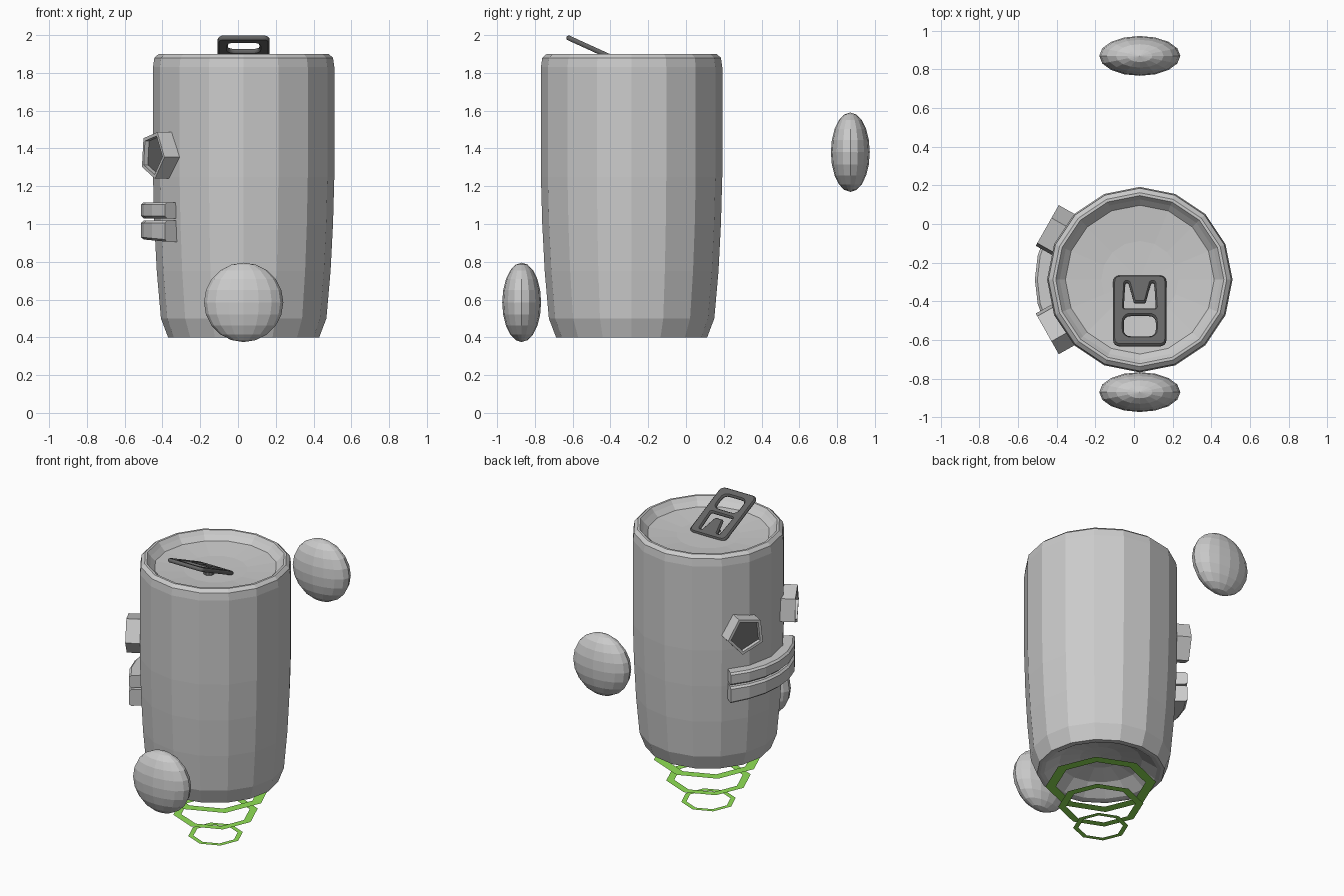
import bpy, bmesh
from math import sin, cos, pi, radians
from mathutils import Vector

if "Cube" in bpy.data.objects:
    bpy.data.objects.remove(bpy.data.objects["Cube"])

CX, CY = 0.03, -0.288          # can axis


def material(name, rgb):
    m = bpy.data.materials.new(name)
    m.diffuse_color = (*rgb, 1)
    m.use_nodes = True
    m.node_tree.nodes["Principled BSDF"].inputs["Base Color"].default_value = m.diffuse_color
    return m


DARK = material("dark_grey", (0.13, 0.13, 0.13))
GREEN = material("green", (0.28, 0.75, 0.09))


def make(name, bm, loc=(0, 0, 0), mats=()):
    bmesh.ops.recalc_face_normals(bm, faces=bm.faces)
    me = bpy.data.meshes.new(name)
    bm.to_mesh(me)
    bm.free()
    ob = bpy.data.objects.new(name, me)
    ob.location = loc
    for m in mats:
        me.materials.append(m)
    bpy.context.collection.objects.link(ob)
    return ob


def bridge(bm, loops, closed=True):
    """Join equal-length vertex rings with quads."""
    for a, b in zip(loops, loops[1:]):
        n = len(a)
        for i in range(n if closed else n - 1):
            j = (i + 1) % n
            bm.faces.new((a[i], a[j], b[j], b[i]))


# Can body: 16-sided lathe with domed base and recessed lid
profile = [(0.13, 0.50), (0.26, 0.47), (0.355, 0.405), (0.38, 0.40), (0.40, 0.40),
           (0.438, 0.50), (0.46, 0.75), (0.473, 1.0), (0.48, 1.25), (0.48, 1.83),
           (0.473, 1.88), (0.45, 1.90), (0.435, 1.90), (0.415, 1.875),
           (0.385, 1.845), (0.20, 1.828)]
bm = bmesh.new()
rings = [[bm.verts.new((r * cos(i * pi / 8), r * sin(i * pi / 8), z)) for i in range(16)]
         for r, z in profile]
bridge(bm, rings)
for ring, z in ((rings[0], 0.51), (rings[-1], 1.825)):
    tip = bm.verts.new((0, 0, z))
    for i in range(16):
        bm.faces.new((ring[i], ring[(i + 1) % 16], tip))
make("can_body", bm, (CX, CY, 0))

# Floating hands: flattened spheres
for name, y, z in (("front_hand", -0.87, 0.585), ("back_hand", 0.87, 1.38)):
    bm = bmesh.new()
    bmesh.ops.create_uvsphere(bm, u_segments=16, v_segments=10, radius=1)
    bmesh.ops.scale(bm, vec=(0.21, 0.103, 0.21), verts=bm.verts)
    make(name, bm, (CX, y, z))

# Hover rings: flat octagonal bands under the can
for i, (r, z) in enumerate(((0.173, 0.0), (0.268, 0.155), (0.347, 0.305))):
    bm = bmesh.new()
    bridge(bm, [[bm.verts.new((k * r * cos(j * pi / 4), k * r * sin(j * pi / 4), 0))
                 for j in range(8)] for k in (1, 0.81)])
    make(f"hover_ring_{i + 1}", bm, (CX, CY, z), [GREEN])

# Eyes: pentagonal prisms with a recessed dark face, mirrored on the -x side
for name, s in (("left_eye", 1), ("right_eye", -1)):
    t = radians(29.5)
    out = Vector((-cos(t), s * sin(t), 0))
    side = Vector((sin(t), s * cos(t), 0))
    bm = bmesh.new()
    loops = []
    for r, d in ((0.13, 0.43), (0.13, 0.555), (0.108, 0.555), (0.108, 0.53)):
        loops.append([bm.verts.new(out * d + side * r * cos(a) + Vector((0, 0, r * sin(a))))
                      for a in (radians(-6 + 72 * k) for k in range(5))])
    bridge(bm, loops)
    bm.faces.new(loops[0])
    bm.faces.new(loops[-1]).material_index = 1
    make(name, bm, (CX, CY, 1.367), [material("pale_grey", (0.8, 0.8, 0.8)), DARK])

# Lips: two curved bars wrapped around the can
for name, z0, z1, droop in (("upper_lip", 1.03, 1.115, 0.0), ("lower_lip", 0.918, 1.018, 0.012)):
    bm = bmesh.new()
    loops = []
    for k in range(7):
        f = k / 3 - 1
        a = pi + f * radians(40)
        d = droop * f * f
        loops.append([bm.verts.new((r * cos(a), r * sin(a), z)) for r, z in
                      ((0.45, z0 - d), (0.53, z0 - d), (0.543, z0 + 0.012 - d),
                       (0.543, z1 - 0.012), (0.53, z1), (0.45, z1))])
    bridge(bm, loops)
    bm.faces.new(loops[0])
    bm.faces.new(loops[-1])
    make(name, bm, (CX, CY, 0))


# Pull tab: filled 2D curve with two holes, tilted up toward the front
def rounded(points, r, n=4):
    pts = []
    for i, p in enumerate(points):
        p = Vector(p)
        a, b = Vector(points[i - 1]), Vector(points[(i + 1) % len(points)])
        p0, p1 = p + (a - p).normalized() * r, p + (b - p).normalized() * r
        for k in range(n + 1):
            u = k / n
            pts.append(p0 * (1 - u) ** 2 + p * 2 * u * (1 - u) + p1 * u * u)
    return pts


cu = bpy.data.curves.new("pull_tab", 'CURVE')
cu.dimensions, cu.fill_mode = '2D', 'BOTH'
cu.extrude, cu.bevel_depth, cu.bevel_resolution = 0.005, 0.008, 0
cu.offset = -0.008
outer = [(-0.138, -0.2), (0.138, -0.2), (0.138, 0.2), (-0.138, 0.2)]
lower = [(-0.083, -0.147), (0.083, -0.147), (0.083, -0.027), (-0.083, -0.027)]
upper = [(-0.083, 0.012), (0.083, 0.012), (0.075, 0.16), (0.058, 0.16),
         (0.03, 0.045), (-0.03, 0.045), (-0.058, 0.16), (-0.075, 0.16)]
for pts, r in ((outer, 0.04), (lower, 0.04), (upper, 0.008)):
    pts = rounded(pts, r)
    sp = cu.splines.new('POLY')
    sp.points.add(len(pts) - 1)
    for q, p in zip(sp.points, pts):
        q.co = (p.x, p.y, 0, 1)
    sp.use_cyclic_u = True
cu.materials.append(DARK)
tab = bpy.data.objects.new("pull_tab", cu)
tab.location = (CX, -0.45, 1.907)
tab.rotation_euler = (radians(-24.5), 0, 0)
bpy.context.collection.objects.link(tab)
bpy.context.view_layer.objects.active = tab
tab.select_set(True)
bpy.ops.object.convert(target='MESH')

# Rivet holding the tab to the lid
bm = bmesh.new()
bmesh.ops.create_cone(bm, cap_ends=True, segments=10, radius1=0.035, radius2=0.025, depth=0.04)
make("tab_rivet", bm, (CX, -0.36, 1.845), [DARK])
